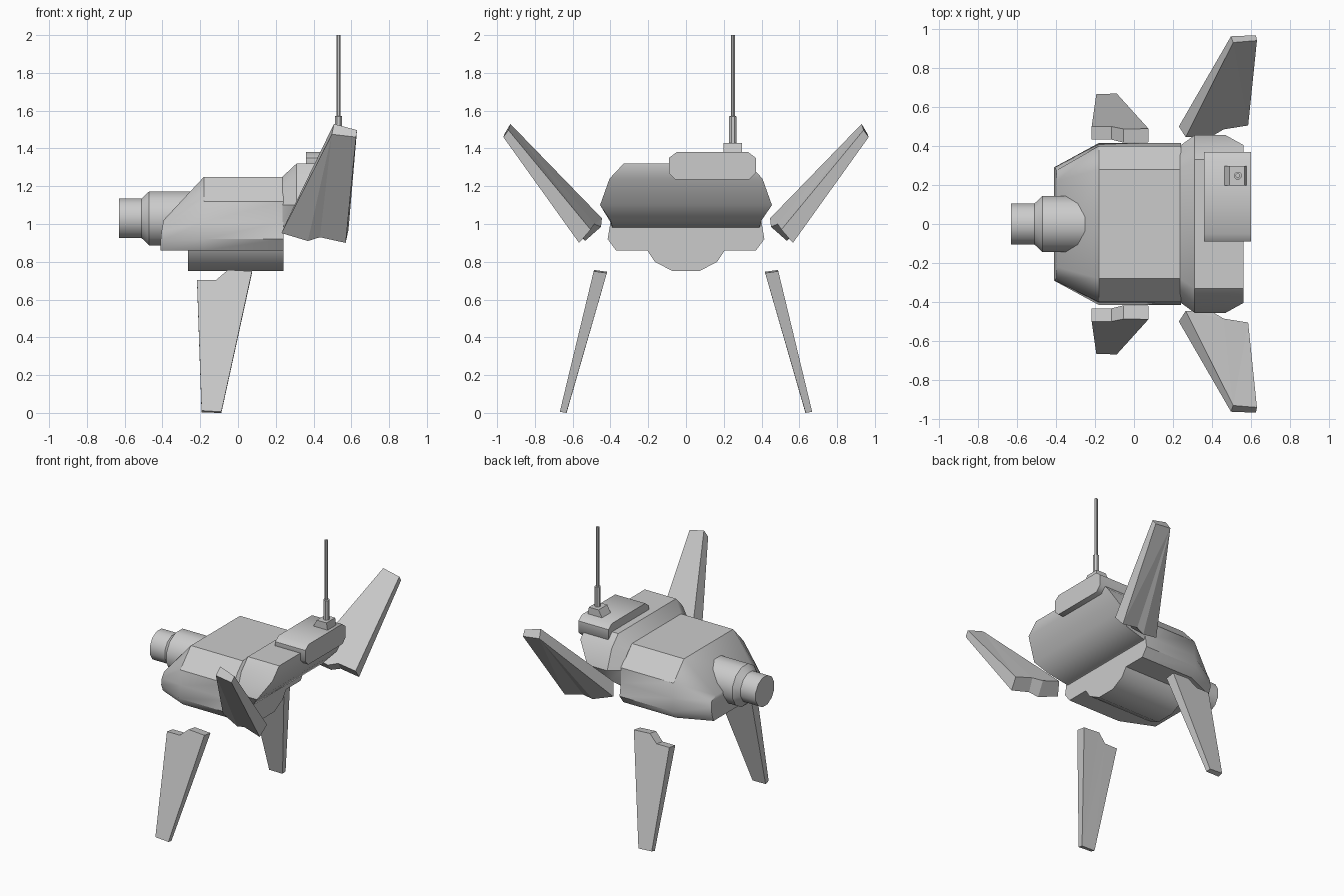
import bpy, bmesh, math
from mathutils import Matrix

if "Cube" in bpy.data.objects:
    bpy.data.objects.remove(bpy.data.objects["Cube"])


def finish(name, bm, angle=None):
    bmesh.ops.recalc_face_normals(bm, faces=bm.faces)
    me = bpy.data.meshes.new(name)
    bm.to_mesh(me)
    bm.free()
    ob = bpy.data.objects.new(name, me)
    bpy.context.collection.objects.link(ob)
    if angle:
        bpy.ops.object.select_all(action='DESELECT')
        ob.select_set(True)
        bpy.context.view_layer.objects.active = ob
        bpy.ops.object.shade_smooth_by_angle(angle=math.radians(angle))
    return ob


def loft(name, rings, angle=None, strip=True):
    """Skin equal-length rings; mirrored rings get caps made of strips."""
    bm = bmesh.new()
    vs = [[bm.verts.new(p) for p in r] for r in rings]
    n = len(rings[0])
    for a, b in zip(vs, vs[1:]):
        for i in range(n):
            j = (i + 1) % n
            bm.faces.new((a[i], a[j], b[j], b[i]))
    for r in (vs[0], vs[-1]):
        if strip:
            for i in range(n // 2 - 1):
                bm.faces.new((r[i], r[i + 1], r[n - 2 - i], r[n - 1 - i]))
        else:
            f = bm.faces.new(r)
            bmesh.ops.triangulate(bm, faces=[f])
    return finish(name, bm, angle)


def mirrored(half):
    return half + [(x, -y, z) for x, y, z in reversed(half)]


def turned(name, profile, sides, matrix, angle=35):
    """Round part from (height, radius) pairs."""
    rings = [[matrix @ Matrix.Translation((r * math.cos(t), r * math.sin(t), h)).to_translation()
              for t in [2 * math.pi * (i + .5) / sides for i in range(sides)]]
             for h, r in profile]
    return loft(name, rings, angle, strip=False)


# Main hull with a tapered nose
section = [(.28, 1.25), (.40, 1.12), (.40, 1.01), (.415, .92), (.37, .86)]
nose = [(-.395, .22, 1.02), (-.398, .275, 1.00), (-.405, .29, .96),
        (-.41, .29, .91), (-.41, .27, .86)]
loft("hull", [mirrored(nose)] +
     [mirrored([(x, y, z) for y, z in section]) for x in (-.18, .24)], 40)

# Rear hull block: front height, height, front width, width, rear x
levels = [(1.25, 1.32, .28, .33, .56), (1.19, 1.24, .34, .405, .56),
          (1.10, 1.10, .40, .455, .47), (1.01, 1.02, .40, .40, .40),
          (.98, .985, .39, .39, .25)]
loft("rear_hull", [mirrored([(.235, wb, zf), (min(.31, x - .005), w, z), (x, w, z)])
                   for zf, z, wb, w, x in levels], 40)

# Belly keel
keel = [(.21, .87), (.205, .86), (.165, .80), (.07, .75)]
loft("belly_keel", [mirrored([(x, y, z) for y, z in keel]) for x in (-.265, .24)], 40)

# Barrel on the nose
along_x = Matrix.Translation((0, 0, 1.03)) @ Matrix.Rotation(math.pi / 2, 4, 'Y')
turned("nose_barrel", [(-.63, .109), (-.51, .109), (-.47, .148), (-.20, .148)], 12, along_x)

# Equipment box, off centre on the back
box = [(.23, 1.35), (.23, 1.27), (.195, 1.235)]
half = [(.19, 1.38)] + box
loft("equipment_box", [[(x, y + .14, z) for x, y, z in mirrored([(x, a, b) for a, b in half])]
                       for x in (.36, .60)], 50)

# Antenna foot and mast
loft("antenna_foot", [[(a, .198, z), (b, .198, z), (b, .297, z), (a, .297, z)]
                      for a, b, z in ((.46, .577, 1.375), (.49, .567, 1.43))])
turned("antenna", [(1.42, .021), (1.57, .021), (1.572, .012), (2.0, .012)], 8,
       Matrix.Translation((.532, .248, 0)))

# Upper fins: outer and inner faces
fin_out = [(.23, .50, .952), (.37, .535, .91), (.434, .55, .93),
           (.57, .566, .90), (.625, .967, 1.46), (.497, .962, 1.475)]
fin_in = [(.265, .445, 1.03), (.40, .45, .985), (.46, .485, 1.0),
          (.585, .505, .97), (.63, .94, 1.497), (.508, .93, 1.53)]

# Lower fins: one outline, laid on two leaning planes
outline = [(-.217, .704), (-.116, .704), (-.053, .757), (.074, .75), (-.088, .006), (-.193, .012)]
leg_out = [(x, .667 - (z - .01) * .241, z) for x, z in outline]
leg_in = [(x, .635 - z * .288, max(0, z - .01)) for x, z in outline]

for side, s in (("left", 1), ("right", -1)):
    for part, rings in (("upper_fin", (fin_out, fin_in)), ("lower_fin", (leg_out, leg_in))):
        loft(f"{part}_{side}", [[(x, s * y, z) for x, y, z in r] for r in rings], strip=False)
